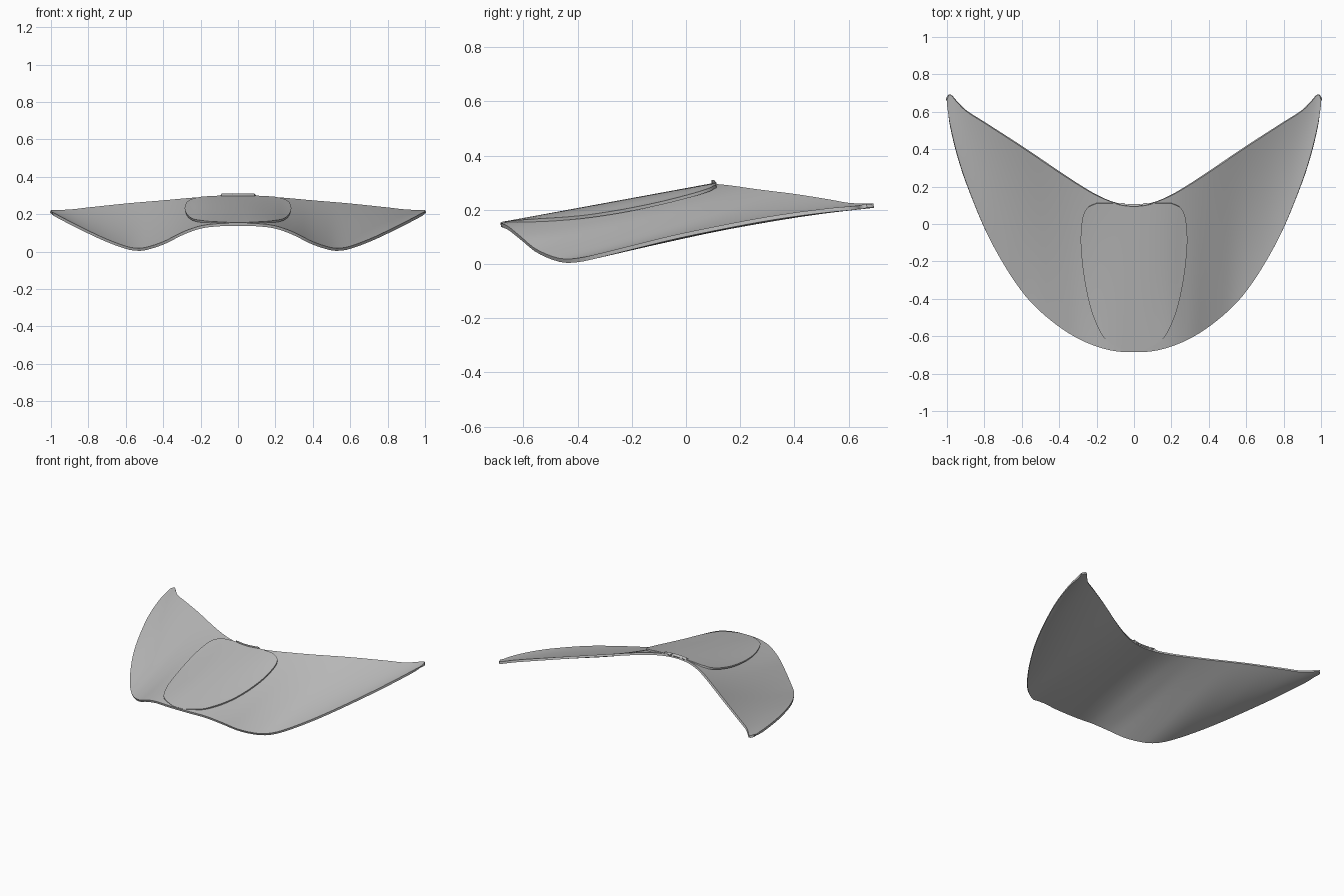
import bpy, bmesh, math

if "Cube" in bpy.data.objects:
    bpy.data.objects.remove(bpy.data.objects["Cube"])

# Edge curves of the swept shell, sampled against |x|
FRONT_Y = [(0, -.685), (.1, -.68), (.2, -.655), (.3, -.612), (.4, -.55), (.52, -.45), (.6, -.36),
           (.7, -.21), (.8, -.02), (.9, .23), (.95, .39), (.985, .54), (1, .635)]
BACK_Y = [(0, .098), (.1, .112), (.2, .152), (.3, .21), (.4, .275), (.6, .41), (.8, .54),
          (.9, .605), (.95, .655), (.975, .685), (.99, .69), (1, .665)]
FRONT_Z = [(0, .152), (.1, .15), (.2, .138), (.3, .103), (.4, .053), (.5, .021), (.55, .019),
           (.6, .029), (.7, .066), (.8, .112), (.9, .162), (1, .215)]
BACK_Z = [(0, .296), (.2, .291), (.4, .274), (.6, .257), (.8, .236), (.9, .225), (1, .222)]
# Half width of the raised centre panel against y
PANEL_W = [(-.68, .04), (-.65, .105), (-.61, .16), (-.5, .215), (-.4, .245), (-.25, .272),
           (-.1, .285), (0, .28), (.05, .27), (.09, .245), (.11, .2)]


def curve(pts, x):
    """Smooth interpolation through points."""
    x = min(max(x, pts[0][0]), pts[-1][0])
    slopes = []
    for i in range(len(pts)):
        a, b = pts[max(i - 1, 0)], pts[min(i + 1, len(pts) - 1)]
        slopes.append((b[1] - a[1]) / (b[0] - a[0]))
    if pts[0][0] == 0:
        slopes[0] = 0
    for i in range(len(pts) - 1):
        (x0, y0), (x1, y1) = pts[i], pts[i + 1]
        if x <= x1:
            h = x1 - x0
            t = (x - x0) / h
            return (y0 * (2*t**3 - 3*t*t + 1) + y1 * (3*t*t - 2*t**3)
                    + h * slopes[i] * (t**3 - 2*t*t + t) + h * slopes[i + 1] * (t**3 - t*t))


def shell_z(x, t):
    x = abs(x)
    sag = .015 * min(1, x / .25) ** 2 * (1 - x ** 4)
    return curve(FRONT_Z, x) * (1 - t) + curve(BACK_Z, x) * t - sag * 4 * t * (1 - t)


def shell_point(u, t):
    x = math.sin(u * math.pi / 2)
    y = curve(FRONT_Y, abs(x)) * (1 - t) + curve(BACK_Y, abs(x)) * t
    return x, y, shell_z(x, t)


def panel_point(u, t):
    y = -.68 + .79 * (1 - math.cos(t * math.pi)) / 2
    x = u * curve(PANEL_W, y)
    yf, yb = curve(FRONT_Y, abs(x)), curve(BACK_Y, abs(x))
    y = min(max(y, yf + .004), yb - .003)
    lift = .002 + .02 * (abs(x) / .285) ** 2
    return x, y, shell_z(x, (y - yf) / (yb - yf)) + lift


def sheet(name, point, nu, nt, thick, mat):
    """Grid surface given thickness downwards."""
    bm = bmesh.new()
    rows = [[bm.verts.new(point(-1 + 2 * i / nu, j / nt)) for i in range(nu + 1)]
            for j in range(nt + 1)]
    for j in range(nt):
        for i in range(nu):
            bm.faces.new((rows[j][i], rows[j][i + 1], rows[j + 1][i + 1], rows[j + 1][i]))
    mesh = bpy.data.meshes.new(name)
    bm.to_mesh(mesh)
    bm.free()
    mesh.materials.append(mat)
    ob = bpy.data.objects.new(name, mesh)
    bpy.context.collection.objects.link(ob)
    mod = ob.modifiers.new("thickness", 'SOLIDIFY')
    mod.thickness, mod.offset = thick, -1
    bpy.context.view_layer.objects.active = ob
    ob.select_set(True)
    bpy.ops.object.modifier_apply(modifier=mod.name)
    bpy.ops.object.shade_smooth_by_angle(angle=math.radians(35))
    ob.select_set(False)
    return ob


grey = bpy.data.materials.new("mid grey")
grey.diffuse_color = (.5, .5, .5, 1)
grey.use_nodes = True
grey.node_tree.nodes["Principled BSDF"].inputs["Base Color"].default_value = grey.diffuse_color

# Swept curved shell and the raised panel along its centre
sheet("curved_shell", shell_point, 96, 24, .015, grey)
sheet("centre_panel", panel_point, 32, 40, .012, grey)
